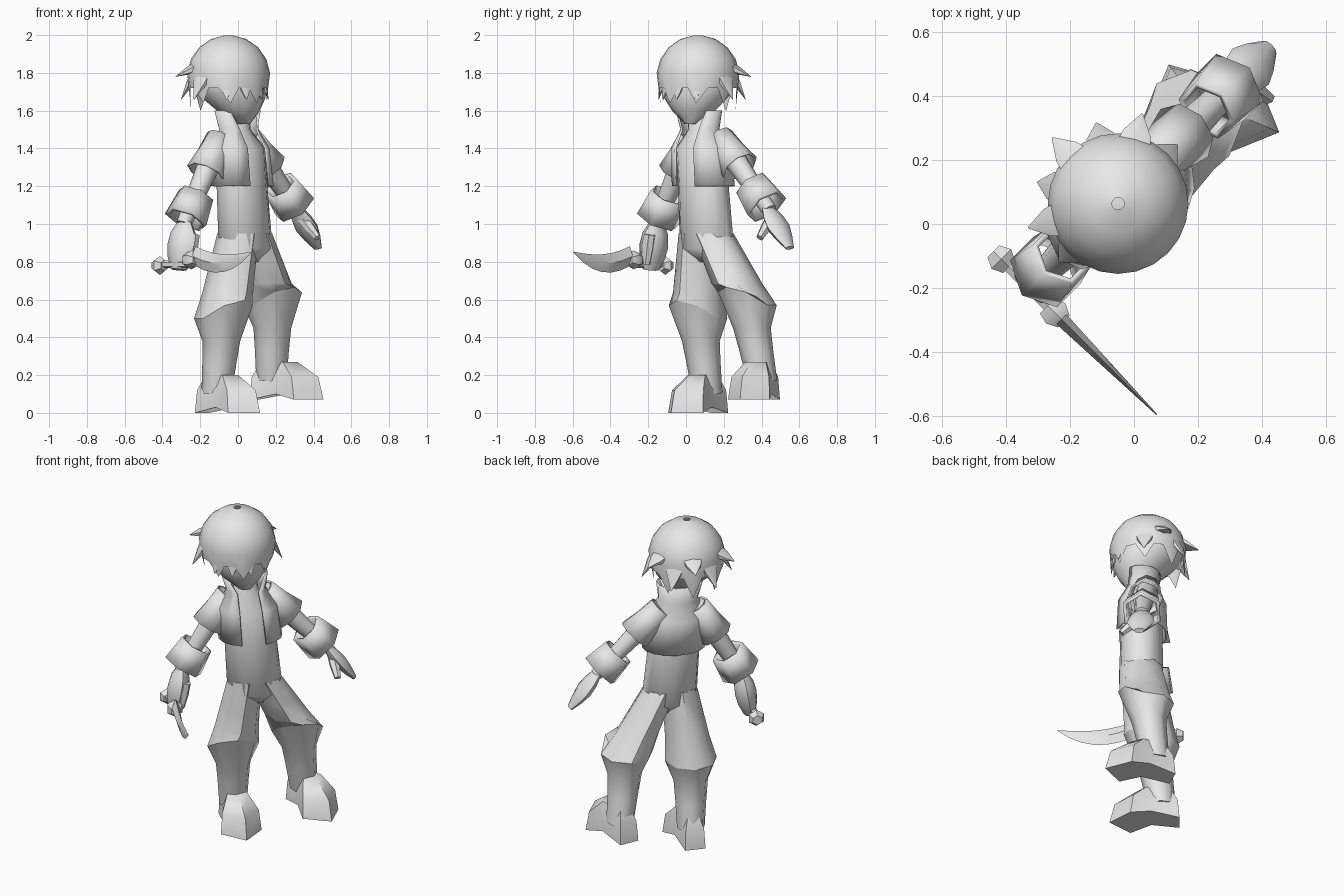
import bpy, bmesh
from math import sin, cos, pi, tau, radians
from mathutils import Vector, Matrix

default_cube = bpy.data.objects.get("Cube")
if default_cube:
    bpy.data.objects.remove(default_cube, do_unlink=True)

shade = (.8, .8, .8, 1)
grey = bpy.data.materials.new("plain_grey")
grey.use_nodes = True
grey.diffuse_color = shade
grey.node_tree.nodes["Principled BSDF"].inputs["Base Color"].default_value = shade

# The figure is modelled facing -y, then turned to its stance
STANCE = Matrix.Rotation(radians(45), 3, 'Z')
RIGHTWARD, BACKWARD, UPWARD = Matrix.Identity(3)


def ring(centre, width, depth, across=RIGHTWARD, along=BACKWARD, sides=8, gap=0):
    """Points of an ellipse, optionally open by a gap at its front."""
    steps = sides - 1 if gap else sides
    points = []
    for index in range(sides):
        angle = gap - pi / 2 + (tau - 2 * gap) * index / steps
        points.append(centre + across * width * cos(angle) + along * depth * sin(angle))
    return points


def skin(name, rows, closed=True, caps=True, thickness=0, crease=50):
    """Joins rows of points into one smooth surface."""
    bm = bmesh.new()
    grid = [[bm.verts.new(STANCE @ point) for point in row] for row in rows]
    count = len(grid[0])
    for lower, upper in zip(grid, grid[1:]):
        for index in range(count if closed else count - 1):
            following = (index + 1) % count
            bm.faces.new((lower[index], lower[following], upper[following], upper[index]))
    if caps:
        bm.faces.new(grid[0])
        bm.faces.new(grid[-1])
    bmesh.ops.recalc_face_normals(bm, faces=bm.faces)
    mesh = bpy.data.meshes.new(name)
    bm.to_mesh(mesh)
    bm.free()
    mesh.materials.append(grey)
    part = bpy.data.objects.new(name, mesh)
    bpy.context.collection.objects.link(part)
    bpy.ops.object.select_all(action='DESELECT')
    part.select_set(True)
    bpy.context.view_layer.objects.active = part
    bpy.ops.object.shade_smooth_by_angle(angle=radians(crease))
    if thickness:
        shell = part.modifiers.new("thickness", 'SOLIDIFY')
        shell.thickness = thickness
        shell.offset = 0


def limb(name, start, direction, length, widths, flatness=1, side=BACKWARD, sides=8, **options):
    """Evenly spaced rings along a straight direction."""
    across = direction.cross(side).normalized()
    rows = []
    for index, width in enumerate(widths):
        centre = start + direction * length * index / (len(widths) - 1)
        rows.append(ring(centre, width, width * flatness, side, across, sides))
    skin(name, rows, **options)


def spine(height):
    """Centre of the leaning body at a height."""
    return Vector((.18 - height / 12, .05, height))


# Torso with neck, and the open waistcoat with its standing collar
torso_profile = ((.8, .08), (.87, .16), (1.2, .15), (1.4, .15), (1.5, .07), (1.6, .07))
skin("torso", [ring(spine(height), width, width * .8, sides=12)
               for height, width in torso_profile])
waistcoat_profile = ((1.2, .18, .4), (1.4, .17, .4), (1.5, .11, .6), (1.6, .13, 1))
skin("waistcoat", [ring(spine(height), width, width * .8, sides=15, gap=gap)
                   for height, width, gap in waistcoat_profile],
     closed=False, caps=False, thickness=.01)

# Head, narrowing forward to the chin
rows = []
for step in range(7):
    rise = step / 6
    lean = min(1, 2 * rise)
    radius = .2 * sin(pi * (.06 + .8 * rise))
    centre = Vector((.04 - .03 * lean, .08 * lean, 1.53 + .42 * rise))
    rows.append(ring(centre, radius, radius, sides=14))
skin("head", rows)

# Hair cap: a dome ending in a jagged rim
crown = Vector((.01, .08, 1.78))
rows = []
for step in range(5):
    angle = radians(85 - 20 * step)
    radius = .22 * cos(angle)
    rows.append(ring(crown + UPWARD * .22 * sin(angle), radius, radius, sides=24))
rim = ring(crown - UPWARD * .06, .21, .21, sides=24)
for index, point in enumerate(rim):
    if index % 3 == 0:
        point -= UPWARD * (.08 + .2 * max(0, point.y - crown.y))
        point += (crown - point) * RIGHTWARD * RIGHTWARD * .1
rows.append(rim)
skin("hair_cap", rows, caps=False, crease=60)


def hair_lock(name, angle, reach, drop):
    """A flat pointed lock sweeping out from the hair cap."""
    outward = Vector((cos(radians(angle)), sin(radians(angle)), 0))
    root = crown + outward * .16 + UPWARD * .06
    tip = crown + outward * reach - UPWARD * drop
    limb(name, root, (tip - root).normalized(), (tip - root).length,
         (.07, .05, .003), .4, UPWARD.cross(outward), sides=6)


for index in range(7):
    hair_lock(f"back_lock_{index}", 30 * index, .29 - .03 * (index % 2 == 0),
              .12 if index % 2 == 0 else 0)
for index in range(4):
    hair_lock(f"fringe_lock_{index}", 222 + 30 * index, .21, .12)


def foot(name, ankle, base, yaw):
    """Pointed shoe built from a mirrored sole outline in layers."""
    half = [(.12, -.18), (.08, -.06), (.06, .1)]
    outline = [(0, -.3)] + half + [(-x, y) for x, y in reversed(half)]
    turn = Matrix.Rotation(radians(yaw), 3, 'Z')
    rows = []
    for height, size in ((0, 1), (.12, .9), (.2, .5)):
        row = []
        for x, y in outline:
            arch = .03 if height == 0 and abs(x) == .08 else 0
            point = ankle + turn @ Vector((x, y, 0)) * size
            point.z = base + height + arch
            row.append(point)
        rows.append(row)
    skin(name, rows, crease=45)


def leg(side, hip_x, knee_x, foot_x, base, yaw):
    """Flared trouser leg, boot and foot."""
    hip = Vector((hip_x, .05, .95))
    knee = Vector((knee_x, .1, .5 + base))
    ankle = Vector((foot_x, .16, .1 + base))
    hem = ring(knee, .15, .16)
    for point in hem:
        point.z += .6 * max(0, knee.y - point.y)
    trouser = [ring(hip.lerp(knee, part), .1 + .04 * part, .12 + .03 * part)
               for part in (0, .4, .7)]
    skin(side + "_trouser_leg", trouser + [hem])
    shin = [ring(knee.lerp(ankle, part), width, width)
            for part, width in ((.3, .1), (.6, .09), (1, .08))]
    skin(side + "_boot", [hem] + shin)
    foot(side + "_foot", ankle, base, yaw)


leg("right", .05, -.01, 0, 0, 5)
leg("left", .15, .36, .41, .07, 22)


def slope(sign, angle):
    """Downward direction swung outward by an angle."""
    return Vector((sign * sin(radians(angle)), 0, -cos(radians(angle))))


def arm(side, sign, angle):
    """Arm, short sleeve and wide cuff; returns the wrist."""
    shoulder = Vector((.06 + sign * .1, .09, 1.46))
    down = slope(sign, angle)
    limb(side + "_arm", shoulder, down, .54, (.06, .06, .05, .04))
    limb(side + "_sleeve", shoulder, down, .22, (.07, .08, .1), caps=False, thickness=.01)
    limb(side + "_cuff", shoulder + down * .36, down, .15, (.09, .11), sides=6,
         caps=False, thickness=.02, crease=30)
    return shoulder + down * .52


# Open left hand
wrist = arm("left", 1, 44)
limb("left_hand", wrist, slope(1, 38), .27, (.04, .07, .08, .06, .03), .5)
limb("left_thumb", wrist + slope(1, 38) * .06, Vector((.1, -.7, -.7)), .16, (.03, .03, .02),
     side=RIGHTWARD, sides=6)

# Right fist
wrist = arm("right", -1, 31)
limb("right_hand", wrist, slope(-1, 10), .26, (.04, .08, .09, .08, .05), .7)
limb("right_thumb", wrist + Vector((.01, -.06, -.07)), slope(-1, 10), .16, (.03, .03, .02), sides=6)

# Dagger held level, pointing forward
handle = Vector((-.37, .25, .78))
forward = -BACKWARD
for name, distance, length, widths in (("pommel", 0, .07, (.03, .05, .03)),
                                       ("grip", .05, .24, (.02, .02)),
                                       ("guard", .24, .07, (.04, .05, .03))):
    limb("dagger_" + name, handle + forward * distance + UPWARD * distance / 8, forward, length,
         widths, side=RIGHTWARD, sides=6)

# Curved blade, thinning to its raised tip
rows = []
for step in range(7):
    reach = step / 6
    curve = .05 + .19 * reach ** 2 - .17 * reach
    centre = handle + forward * (.3 + .42 * reach) + UPWARD * curve
    rows.append(ring(centre, .002 + .02 * (1 - reach), .003 + .05 * (1 - reach ** 3),
                     along=UPWARD, sides=4))
skin("dagger_blade", rows, crease=30)
